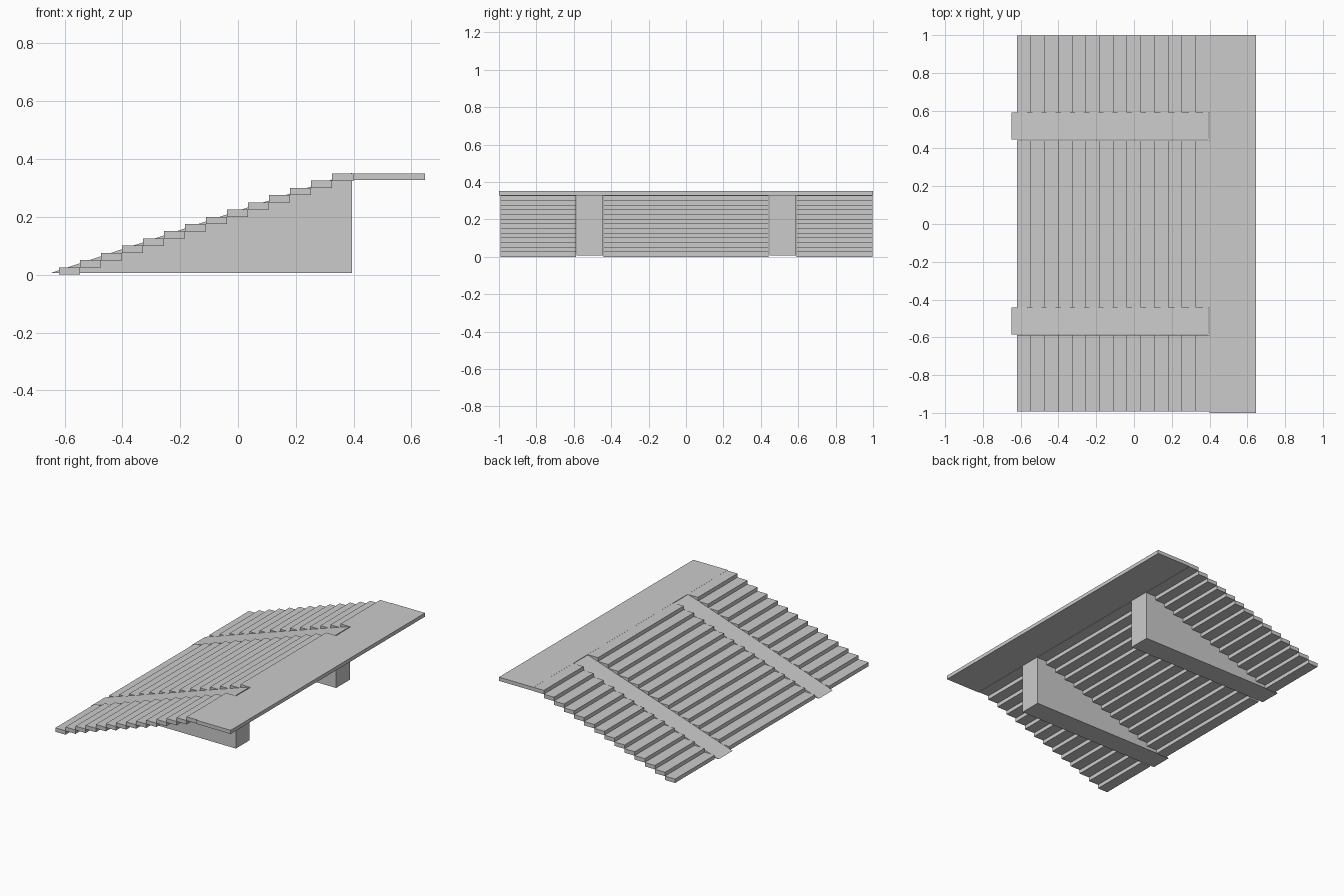
import bpy, bmesh

if "Cube" in bpy.data.objects:
    bpy.data.objects.remove(bpy.data.objects["Cube"])


def prism(name, profile, y0, y1):
    """Extrude an x/z profile between two y positions."""
    bm = bmesh.new()
    face = bm.faces.new([bm.verts.new((x, y0, z)) for x, z in profile])
    ext = bmesh.ops.extrude_face_region(bm, geom=[face])
    verts = [v for v in ext["geom"] if isinstance(v, bmesh.types.BMVert)]
    bmesh.ops.translate(bm, verts=verts, vec=(0, y1 - y0, 0))
    bmesh.ops.recalc_face_normals(bm, faces=bm.faces[:])
    mesh = bpy.data.meshes.new(name)
    bm.to_mesh(mesh)
    bm.free()
    obj = bpy.data.objects.new(name, mesh)
    bpy.context.collection.objects.link(obj)
    return obj


def slab(name, x0, x1, y0, y1, z0, z1):
    return prism(name, [(x0, z0), (x1, z0), (x1, z1), (x0, z1)], y0, y1)


STEPS, RUN, RISE = 14, 0.0727, 0.025
START_X, THICK = -0.62, 0.025

# Sloped wedge supports
wedge = [(-0.648, 0.006), (0.394, 0.006), (0.394, 0.352)]
for side, y0, y1 in (("left", -0.585, -0.443), ("right", 0.447, 0.589)):
    prism("wedge_support_" + side, wedge, y0, y1)

# Treads, split in three spans around the supports
spans = {"left": (-0.993, -0.587), "middle": (-0.441, 0.441), "right": (0.59, 0.998)}
for i in range(STEPS):
    x, z = START_X + i * RUN, i * RISE
    x1 = x + RUN if i < STEPS - 1 else 0.399
    for label, (y0, y1) in spans.items():
        slab(f"tread_{i + 1}_{label}", x, x1, y0, y1, z, z + THICK + 0.0005)

# Landing at the top
slab("landing", 0.399, 0.647, -1.0, 1.0, 0.327, 0.351)
